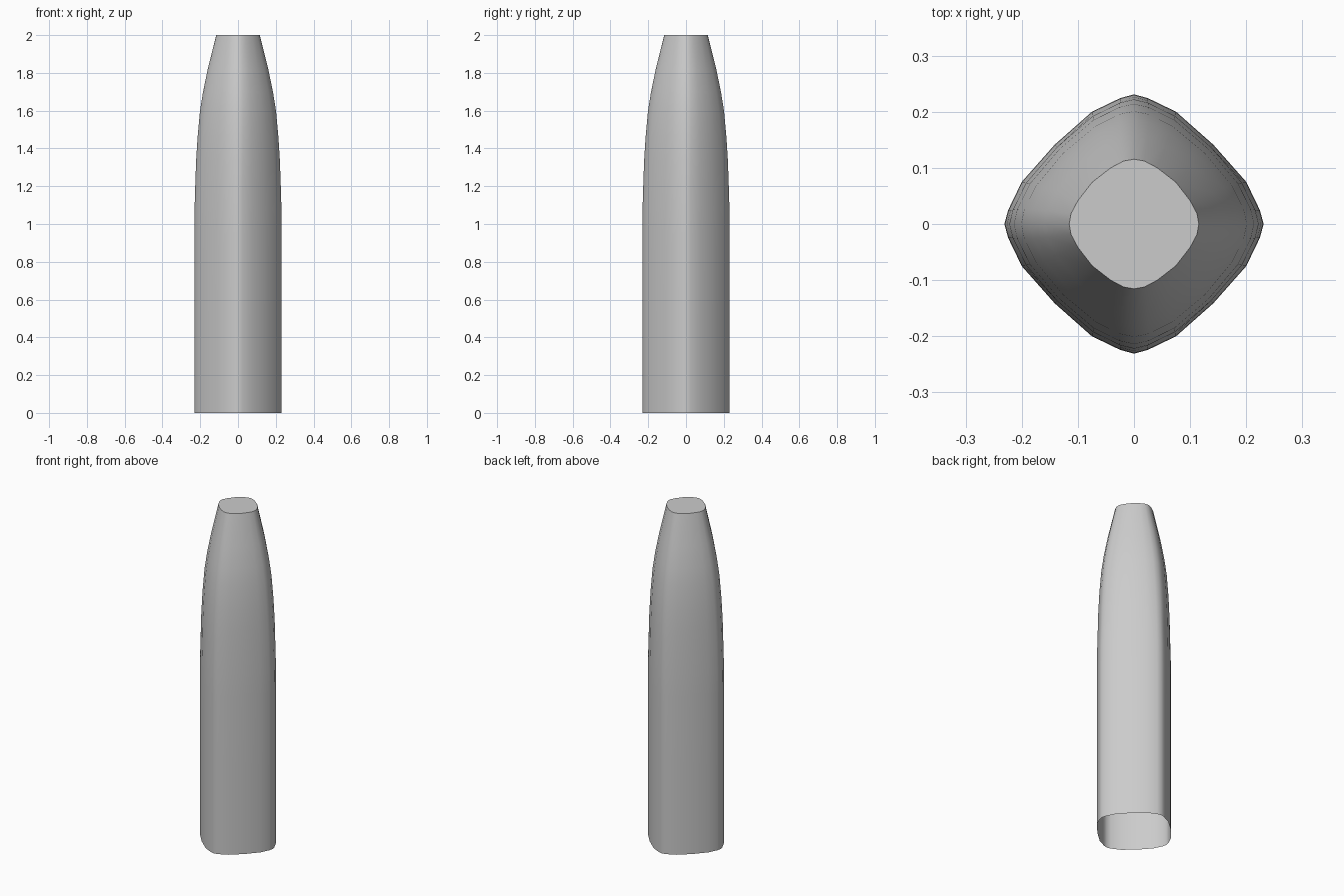
import bpy, bmesh, math

if "Cube" in bpy.data.objects:
    bpy.data.objects.remove(bpy.data.objects["Cube"])

# Half-width of the body at each height
PROFILE = [(0, .231), (.5, .231), (.95, .231), (1.08, .23), (1.2, .2265), (1.33, .222),
           (1.46, .214), (1.6, .201), (1.7, .185), (1.82, .16), (2, .1155)]

# One quarter of the rounded diamond section, for the base and for the rounder tip
BASE = [(1, 0), (.972, .105), (.866, .325), (.612, .612), (.325, .866), (.105, .972)]
TIP = [(1, 0), (.972, .16), (.866, .36), (.645, .645), (.36, .866), (.16, .972)]


def section(z, r):
    t = max(0, (z - 1.2) / .8)
    pts = []
    for q in range(4):
        c, s = round(math.cos(q * math.pi / 2)), round(math.sin(q * math.pi / 2))
        for (ax, ay), (bx, by) in zip(BASE, TIP):
            x, y = (ax + (bx - ax) * t) * r, (ay + (by - ay) * t) * r
            pts.append((x * c - y * s, x * s + y * c, z))
    return pts


# Tapered body: skinned sections, open underneath, flat cap on top
bm = bmesh.new()
rings = [[bm.verts.new(p) for p in section(z, r)] for z, r in PROFILE]
n = len(rings[0])
for lo, hi in zip(rings, rings[1:]):
    for i in range(n):
        j = (i + 1) % n
        bm.faces.new((lo[i], lo[j], hi[j], hi[i]))
bm.faces.new(rings[-1])

mesh = bpy.data.meshes.new("tapered_body")
bm.to_mesh(mesh)
bm.free()
body = bpy.data.objects.new("tapered_body", mesh)
bpy.context.collection.objects.link(body)
bpy.context.view_layer.objects.active = body
body.select_set(True)
bpy.ops.object.shade_smooth_by_angle(angle=math.radians(40))
